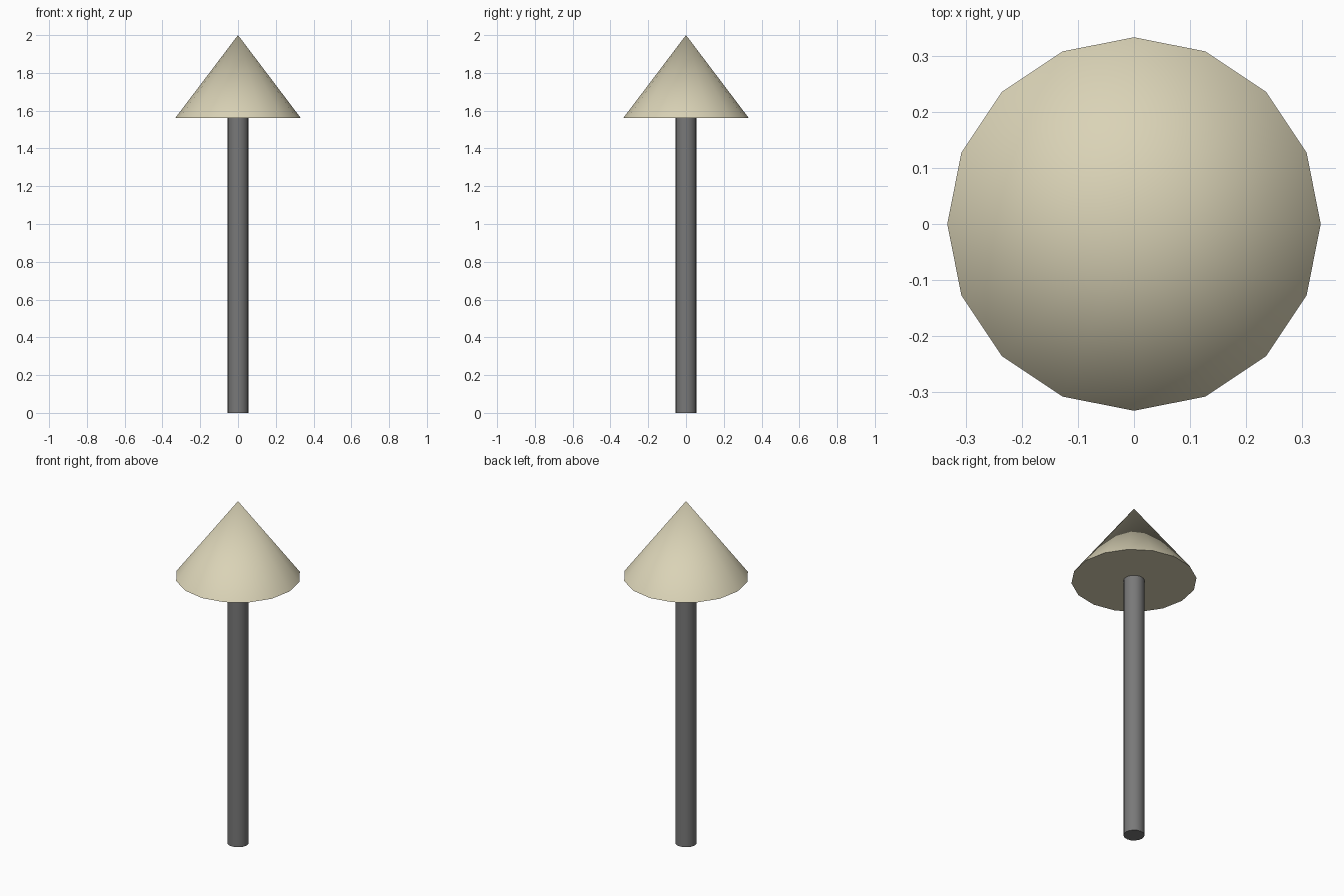
import bpy

SIDES = 16

cube = bpy.data.objects.get("Cube")
if cube:
    bpy.data.objects.remove(cube, do_unlink=True)


def make_material(name, color):
    mat = bpy.data.materials.new(name)
    mat.use_nodes = True
    mat.diffuse_color = color
    mat.node_tree.nodes["Principled BSDF"].inputs["Base Color"].default_value = color
    return mat


def tapered_part(name, bottom_radius, top_radius, z_low, z_high, mat):
    """Upright capped cone or cylinder with smooth sides and sharp rims."""
    bpy.ops.mesh.primitive_cone_add(
        vertices=SIDES, radius1=bottom_radius, radius2=top_radius,
        depth=z_high - z_low, location=(0, 0, (z_low + z_high) / 2))
    obj = bpy.context.object
    obj.name = name
    obj.data.materials.append(mat)
    bpy.ops.object.shade_smooth_by_angle()
    return obj


cream = make_material("cream", (0.70, 0.65, 0.47, 1))
dark_grey = make_material("dark grey", (0.19, 0.19, 0.19, 1))

# Straight post, ending at the underside of the cap
tapered_part("post", 0.056, 0.056, 0.0, 1.56, dark_grey)

# Pointed conical cap
tapered_part("cone_cap", 0.333, 0.0, 1.56, 2.0, cream)
